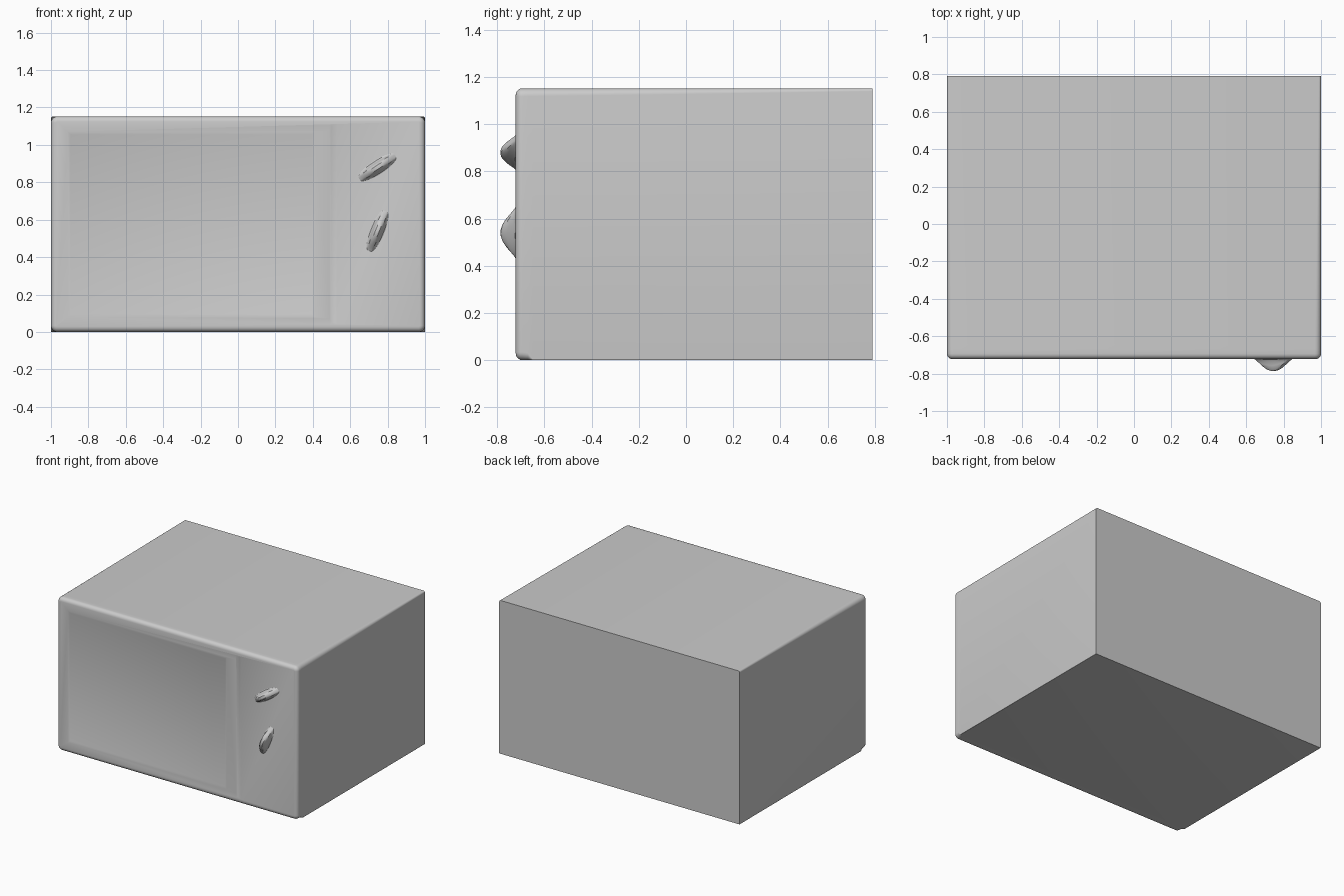
import bpy, bmesh, math
from mathutils import Matrix, Vector

if "Cube" in bpy.data.objects:
    bpy.data.objects.remove(bpy.data.objects["Cube"])

FRONT, BACK, HEIGHT = -0.722, 0.79, 1.152


def finish(bm, name, smooth=True):
    bmesh.ops.recalc_face_normals(bm, faces=bm.faces[:])
    mesh = bpy.data.meshes.new(name)
    bm.to_mesh(mesh)
    bm.free()
    ob = bpy.data.objects.new(name, mesh)
    bpy.context.collection.objects.link(ob)
    if smooth:
        smooth_by_angle(ob)
    return ob


def activate(ob):
    bpy.ops.object.select_all(action='DESELECT')
    ob.select_set(True)
    bpy.context.view_layer.objects.active = ob


def smooth_by_angle(ob):
    activate(ob)
    bpy.ops.object.shade_smooth_by_angle(angle=math.radians(35))


def rounded_ring(bm, y, inset, r_top, r_bottom, seg=6):
    """Rounded rectangle in the XZ plane."""
    x, z0, z1 = 1 - inset, inset, HEIGHT - inset
    corners = [(x - r_top, z1 - r_top, r_top, 0), (-x + r_top, z1 - r_top, r_top, 90),
               (-x + r_bottom, z0 + r_bottom, r_bottom, 180), (x - r_bottom, z0 + r_bottom, r_bottom, 270)]
    ring = []
    for cx, cz, r, start in corners:
        for i in range(seg + 1):
            a = math.radians(start + 90 * i / seg)
            ring.append(bm.verts.new((cx + r * math.cos(a), y, cz + r * math.sin(a))))
    return ring


def cutter(name, x0, x1, z0, z1, depth, slope):
    """Shallow tapered recess, wide at the front surface."""
    bm = bmesh.new()
    rings = []
    for y, s in ((FRONT - 0.05, 0), (FRONT, 0), (FRONT + depth, slope)):
        rings.append([bm.verts.new((x, y, z)) for x, z in
                      ((x0 + s, z0 + s), (x1 - s, z0 + s), (x1 - s, z1 - s), (x0 + s, z1 - s))])
    skin(bm, rings)
    ob = finish(bm, name, False)
    ob.hide_render = True
    return ob


def skin(bm, rings):
    n = len(rings[0])
    for a, b in zip(rings, rings[1:]):
        for i in range(n):
            j = (i + 1) % n
            bm.faces.new((a[i], a[j], b[j], b[i]))
    bm.faces.new(rings[0])
    bm.faces.new(rings[-1])


# Oven casing: rounded front bezel, sharpening towards the back
bm = bmesh.new()
rings = []
R = 0.028
for i in range(6):
    a = math.radians(90 * i / 5)
    inset = R * (1 - math.sin(a))
    rc = 0.034 - inset
    rings.append(rounded_ring(bm, FRONT + R * (1 - math.cos(a)), inset, rc, rc))
rings.append(rounded_ring(bm, -0.67, 0, 0.033, 0.030))
rings.append(rounded_ring(bm, -0.65, 0, 0.033, 0.003))
rings.append(rounded_ring(bm, BACK, 0, 0.012, 0.003))
skin(bm, rings)
casing = finish(bm, "oven_casing", False)

# Door window recess and door seam
for c in (cutter("window_cutter", -0.91, 0.41, 0.08, 1.07, 0.005, 0.014),
          cutter("seam_cutter", 0.49, 0.53, 0.04, 1.11, 0.003, 0.010)):
    activate(casing)
    mod = casing.modifiers.new("recess", 'BOOLEAN')
    mod.operation, mod.solver, mod.object = 'DIFFERENCE', 'EXACT', c
    bpy.ops.object.modifier_apply(modifier=mod.name)
    bpy.data.objects.remove(c)
smooth_by_angle(casing)


# Dial knobs: a rounded fin flaring softly into the panel
def knob(name, x, z, angle):
    half_len, half_wid, tall = 0.118, 0.045, 0.065
    across = [(-1, 0), (-.75, .06), (-.6, .22), (-.5, .55), (-.4, .85), (-.22, .98), (0, 1)]
    across += [(-v, h) for v, h in reversed(across[:-1])]
    bm = bmesh.new()
    rows = []
    for i in range(25):
        u = -1 + i / 12
        h = ((math.cos(math.pi * u) + 1) / 2) ** 0.6
        w = half_wid * (0.45 + 0.55 * math.sqrt(max(0, 1 - u * u)))
        rows.append([bm.verts.new((u * half_len, 0.002 - (tall + 0.002) * h * p, v * w)) for v, p in across])
    for a, b in zip(rows, rows[1:]):
        for j in range(len(a) - 1):
            bm.faces.new((a[j], a[j + 1], b[j + 1], b[j]))
    ob = finish(bm, name)
    # Make the open fin face outwards
    if sum((p.normal.y * p.area for p in ob.data.polygons)) > 0:
        ob.data.flip_normals()
    ob.location = (x, FRONT, z)
    ob.rotation_euler = (0, -math.radians(angle), 0)


knob("upper_knob", 0.745, 0.88, 33)
knob("lower_knob", 0.745, 0.54, 68)
